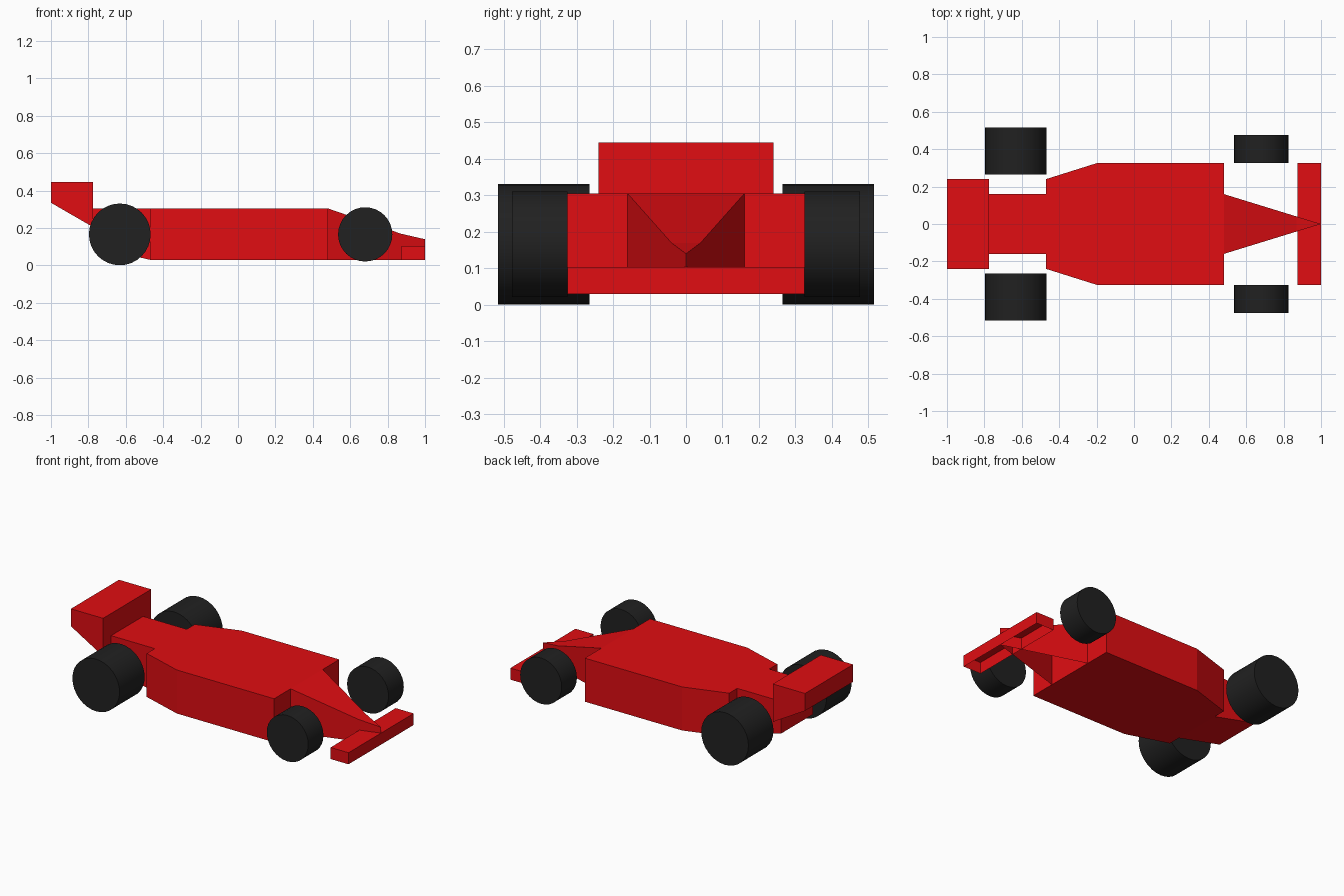
import bpy, bmesh, math
from mathutils import Vector

if "Cube" in bpy.data.objects:
    bpy.data.objects.remove(bpy.data.objects["Cube"])


def material(name, rgb):
    m = bpy.data.materials.new(name)
    m.diffuse_color = (*rgb, 1)
    m.use_nodes = True
    m.node_tree.nodes["Principled BSDF"].inputs["Base Color"].default_value = m.diffuse_color
    return m


RED = material("red_paint", (0.75, 0.004, 0.006))
BLACK = material("black_rubber", (0.015, 0.015, 0.015))


def prism(name, pts, plane, lo, hi, open_bottom=False, shape=None):
    """Extrude an 'xy' outline along z, or an 'xz' outline along y."""
    bm = bmesh.new()
    place = (lambda a, b, t: (a, b, t)) if plane == "xy" else (lambda a, b, t: (a, t, b))
    low = [bm.verts.new(place(a, b, lo)) for a, b in pts]
    high = [bm.verts.new(place(a, b, hi)) for a, b in pts]
    bm.faces.new(low)
    bm.faces.new(high)
    n = len(pts)
    for i in range(n):
        j = (i + 1) % n
        bm.faces.new((low[i], low[j], high[j], high[i]))
    bmesh.ops.recalc_face_normals(bm, faces=bm.faces)
    if shape:
        shape(bm, high)
    if open_bottom:
        bm.normal_update()
        down = [f for f in bm.faces if f.normal.z < -0.99]
        bmesh.ops.delete(bm, geom=down, context="FACES_ONLY")
    me = bpy.data.meshes.new(name)
    bm.to_mesh(me)
    bm.free()
    me.materials.append(RED)
    ob = bpy.data.objects.new(name, me)
    bpy.context.collection.objects.link(ob)
    return ob


# Main body with narrowing rear shoulders
prism("main_body", [(-0.47, -0.24), (-0.2, -0.325), (0.48, -0.325),
                    (0.48, 0.325), (-0.2, 0.325), (-0.47, 0.24)], "xy", 0.03, 0.305)


# Pointed nose: top creased across the middle and sloped to the tip
def slope_nose(bm, top):
    bmesh.ops.connect_verts(bm, verts=[top[1], top[3]])
    for v, z in zip(top, (0.305, 0.17, 0.14, 0.17, 0.305)):
        v.co.z = z


prism("nose", [(0.48, -0.16), (0.87, -0.04), (1, 0), (0.87, 0.04), (0.48, 0.16)],
      "xy", 0.03, 0.305, open_bottom=True, shape=slope_nose)

# Front wing, hollow underneath
prism("front_wing", [(0.875, 0.03), (1, 0.03), (1, 0.103), (0.875, 0.103)],
      "xz", -0.325, 0.325, open_bottom=True)

# Tail with rising underside, and rear wing
prism("tail", [(-0.775, 0.1), (-0.47, 0.03), (-0.47, 0.305), (-0.775, 0.305)],
      "xz", -0.16, 0.16)
prism("rear_wing", [(-1, 0.335), (-0.775, 0.205), (-0.775, 0.445), (-1, 0.445)],
      "xz", -0.24, 0.24)

# Wheels: x centre, radius, inner y, outer y
for end, x, r, y0, y1 in (("front", 0.68, 0.145, 0.325, 0.477),
                          ("rear", -0.632, 0.165, 0.265, 0.515)):
    for side, s in (("right", -1), ("left", 1)):
        bpy.ops.mesh.primitive_cylinder_add(
            vertices=32, radius=r, depth=y1 - y0,
            location=(x, s * (y0 + y1) / 2, 0.166), rotation=(math.pi / 2, 0, 0))
        wheel = bpy.context.object
        wheel.name = f"{end}_{side}_wheel"
        wheel.data.materials.append(BLACK)
        bpy.ops.object.shade_smooth_by_angle(angle=math.radians(35))
